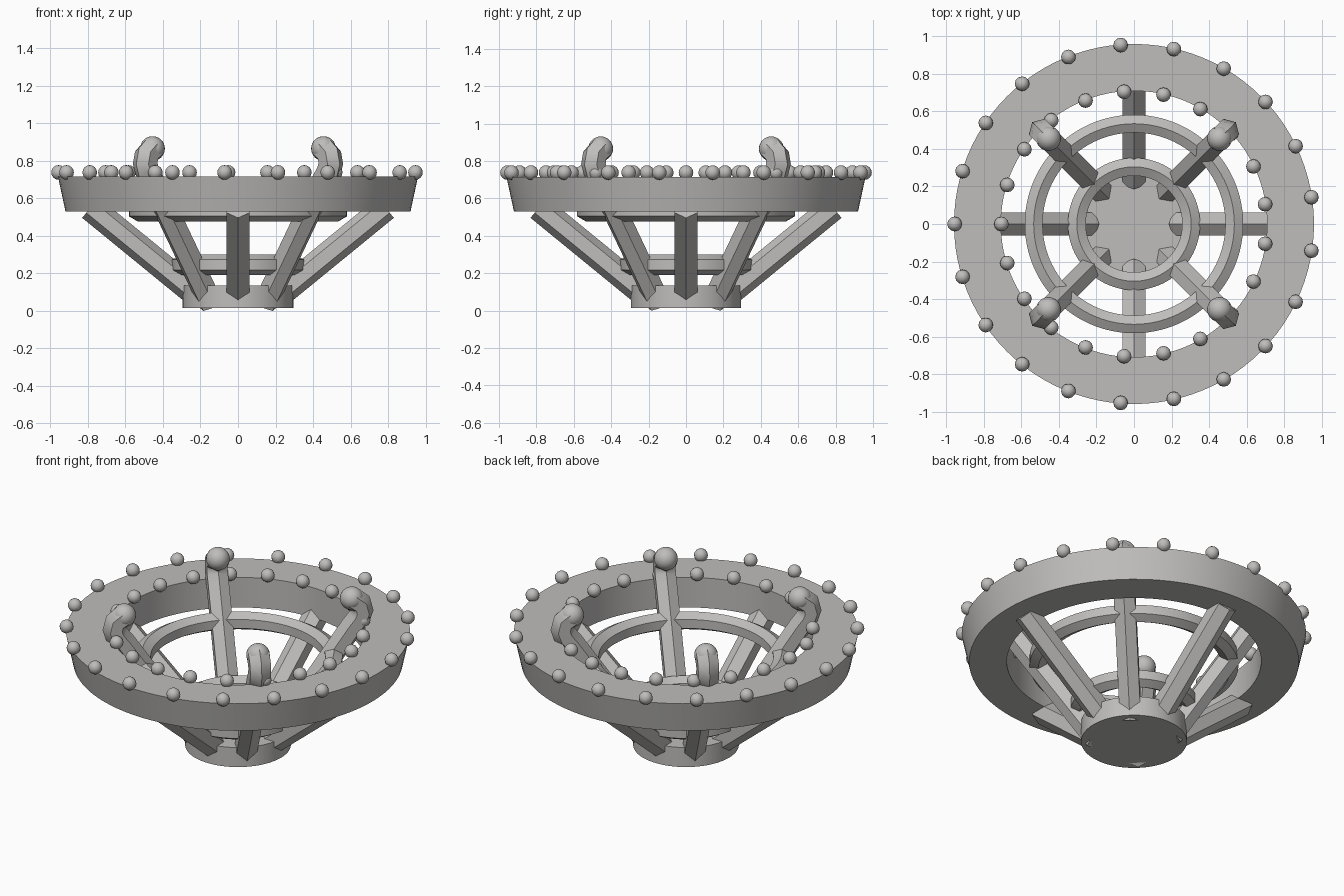
import bpy, bmesh, math
from math import pi, sin, cos
from mathutils import Vector

if "Cube" in bpy.data.objects:
    bpy.data.objects.remove(bpy.data.objects["Cube"])

stone = bpy.data.materials.new("warm_grey")
stone.use_nodes = True
grey = (0.52, 0.51, 0.50, 1)
stone.diffuse_color = grey
stone.node_tree.nodes["Principled BSDF"].inputs["Base Color"].default_value = grey


def finish(name, bm, angle=35):
    bmesh.ops.recalc_face_normals(bm, faces=bm.faces)
    mesh = bpy.data.meshes.new(name)
    bm.to_mesh(mesh)
    bm.free()
    mesh.materials.append(stone)
    obj = bpy.data.objects.new(name, mesh)
    bpy.context.collection.objects.link(obj)
    bpy.ops.object.select_all(action="DESELECT")
    obj.select_set(True)
    bpy.context.view_layer.objects.active = obj
    bpy.ops.object.shade_smooth_by_angle(angle=math.radians(angle))
    return obj


def lathe(name, profile, steps=96):
    """Revolve a closed (radius, height) profile around z."""
    bm = bmesh.new()
    loops = [[bm.verts.new((r * cos(2 * pi * i / steps), r * sin(2 * pi * i / steps), z))
              for r, z in profile] for i in range(steps)]
    n = len(profile)
    for i in range(steps):
        a, b = loops[i], loops[(i + 1) % steps]
        for j in range(n):
            k = (j + 1) % n
            bm.faces.new((a[j], b[j], b[k], a[k]))
    return finish(name, bm)


def hexagon(r, z, size):
    """Hexagonal section with a ridge on top."""
    return [(r + size * sin(k * pi / 3), z + size * cos(k * pi / 3)) for k in range(6)]


def bar(name, path, size, turn):
    """Sweep a ridge-up hexagon along an (r, z) path in a radial plane."""
    bm = bmesh.new()
    out = Vector((cos(turn), sin(turn), 0))
    side = Vector((-sin(turn), cos(turn), 0))
    up = Vector((0, 0, 1))
    pts = [out * r + up * z for r, z in path]
    loops = []
    for i, p in enumerate(pts):
        along = (pts[min(i + 1, len(pts) - 1)] - pts[max(i - 1, 0)]).normalized()
        ridge = along.cross(side)
        loops.append([bm.verts.new(p + size * (ridge * cos(k * pi / 3) + side * sin(k * pi / 3)))
                      for k in range(6)])
    for a, b in zip(loops, loops[1:]):
        for k in range(6):
            bm.faces.new((a[k], a[(k + 1) % 6], b[(k + 1) % 6], b[k]))
    bm.faces.new(loops[0])
    bm.faces.new(loops[-1])
    return finish(name, bm)


def ball(name, r, z, turn, size, segments, rings):
    bm = bmesh.new()
    bmesh.ops.create_uvsphere(bm, u_segments=segments, v_segments=rings, radius=size)
    bmesh.ops.translate(bm, verts=bm.verts, vec=(r * cos(turn), r * sin(turn), z))
    return finish(name, bm, 60)


# Broad flared rim and the two slim hoops inside it
lathe("rim", [(0.71, 0.53), (0.92, 0.53), (0.96, 0.715), (0.71, 0.715)])
lathe("lower_hoop", hexagon(0.305, 0.245, 0.055))
lathe("upper_hoop", hexagon(0.535, 0.532, 0.055))

# Round base
base = bmesh.new()
bmesh.ops.create_cone(base, cap_ends=True, segments=96, radius1=0.295, radius2=0.295, depth=0.12)
bmesh.ops.translate(base, verts=base.verts, vec=(0, 0, 0.075))
finish("base", base)

# Straight spokes on the axes, hooked arms with round tips on the diagonals
hook = [(0.205, 0.037), (0.65, 0.70), (0.685, 0.745), (0.70, 0.785), (0.69, 0.83), (0.645, 0.865)]
for i in range(4):
    bar(f"spoke_{i + 1}", [(0.23, 0.095), (0.787, 0.55)], 0.07, i * pi / 2)
    turn = pi / 4 + i * pi / 2
    bar(f"hooked_arm_{i + 1}", hook, 0.068, turn)
    ball(f"arm_tip_{i + 1}", 0.645, 0.865, turn, 0.066, 24, 16)

# Beads along both edges of the rim
for i in range(21):
    turn = pi + i * 2 * pi / 21
    ball(f"outer_bead_{i + 1}", 0.957, 0.738, turn, 0.039, 12, 8)
    ball(f"inner_bead_{i + 1}", 0.707, 0.738, turn, 0.039, 12, 8)
